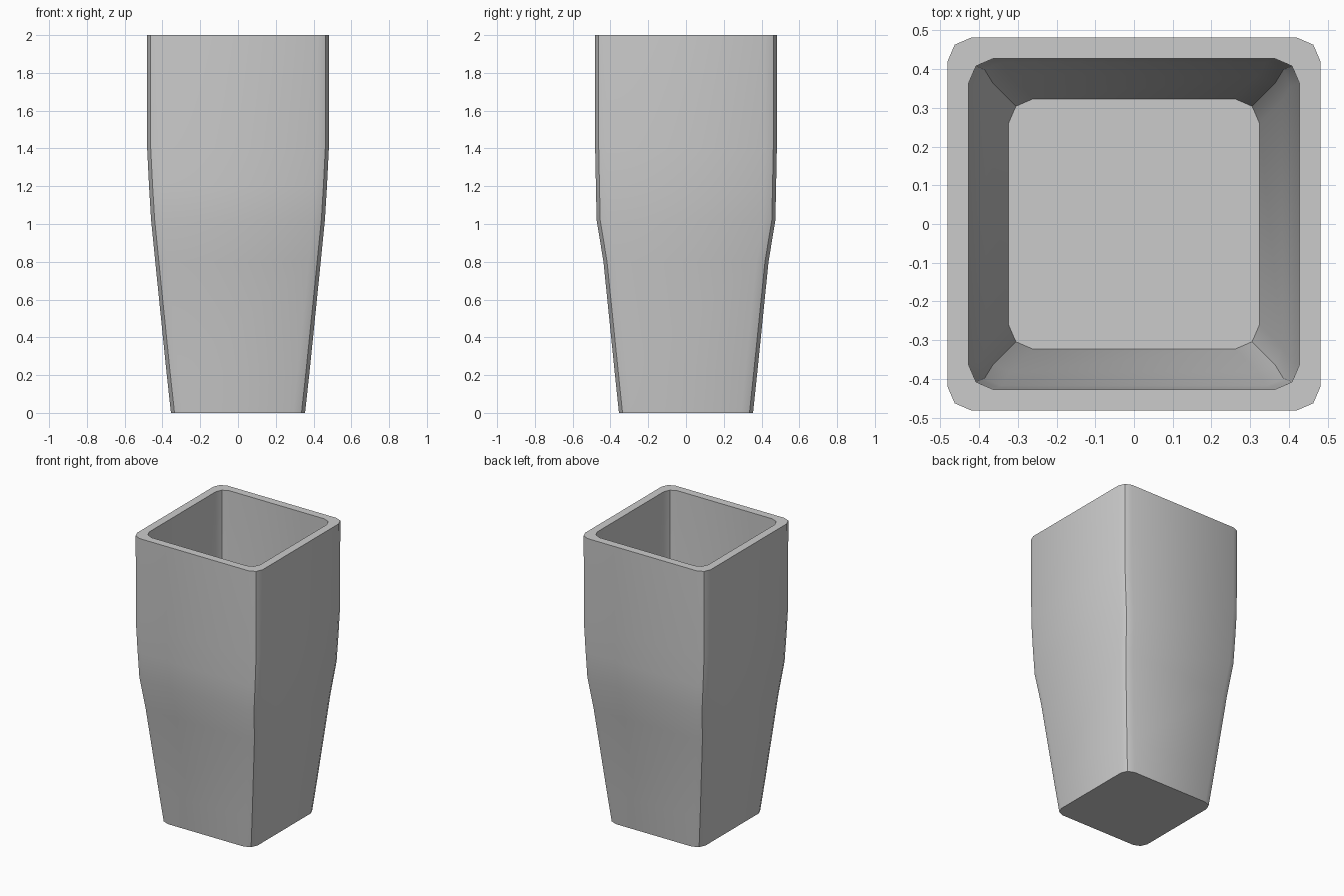
import bpy, bmesh

if "Cube" in bpy.data.objects:
    bpy.data.objects.remove(bpy.data.objects["Cube"])

# Outer profile: height, half width in x, half depth in y
PROFILE = [(0.0, 0.355, 0.355), (0.22, 0.379, 0.378), (0.8, 0.438, 0.437),
           (1.02, 0.46, 0.473), (1.2, 0.471, 0.477), (1.4, 0.481, 0.481),
           (2.0, 0.482, 0.482)]
WALL = 0.055
FLOOR = 0.22


def ring(bm, z, hx, hy):
    """Square section with two-segment rounded corners."""
    a, b = 0.063, 0.019
    pts = []
    for sx, sy in ((1, 1), (-1, 1), (-1, -1), (1, -1)):
        corner = [(hx, hy - a), (hx - b, hy - b), (hx - a, hy)]
        if sx * sy < 0:
            corner.reverse()
        pts += [(sx * x, sy * y, z) for x, y in corner]
    return [bm.verts.new(p) for p in pts]


# Planter: outer skin up, over the rim, and down the inside
bm = bmesh.new()
rings = [ring(bm, *p) for p in PROFILE]
rings += [ring(bm, z, hx - WALL, hy - WALL)
          for z, hx, hy in reversed(PROFILE) if z >= FLOOR]
for lo, hi in zip(rings, rings[1:]):
    for i in range(len(lo)):
        j = (i + 1) % len(lo)
        bm.faces.new((lo[i], lo[j], hi[j], hi[i]))

# Underside and inner floor
bm.faces.new(rings[0][::-1])
bm.faces.new(rings[-1])
bmesh.ops.recalc_face_normals(bm, faces=bm.faces)

mesh = bpy.data.meshes.new("planter")
bm.to_mesh(mesh)
bm.free()
planter = bpy.data.objects.new("planter", mesh)
bpy.context.collection.objects.link(planter)
bpy.context.view_layer.objects.active = planter
planter.select_set(True)
bpy.ops.object.shade_smooth_by_angle(angle=0.7)
